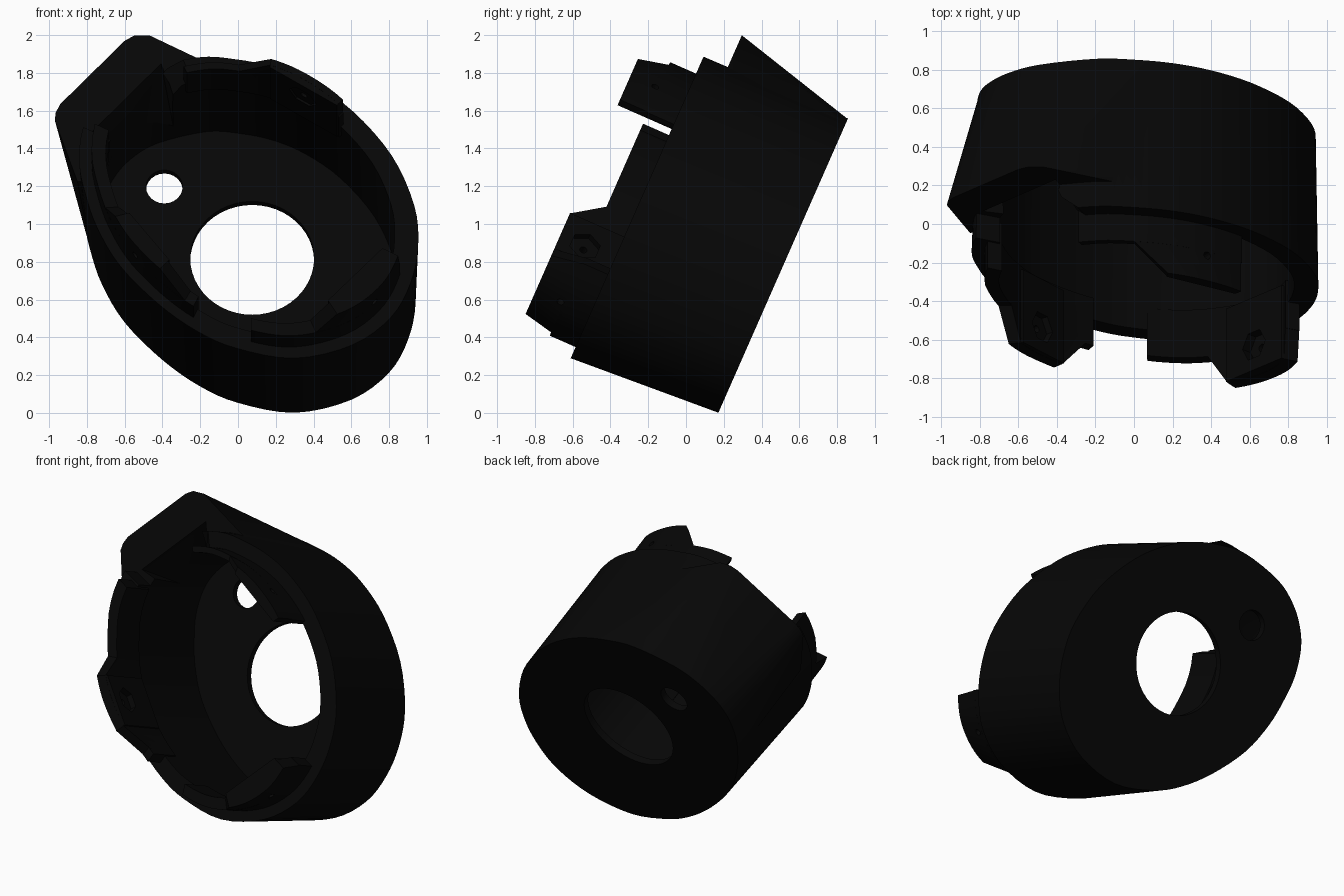
import bpy, bmesh, math
from mathutils import Vector, Matrix

if "Cube" in bpy.data.objects:
    bpy.data.objects.remove(bpy.data.objects["Cube"])

black = bpy.data.materials.new("matte_black")
black.use_nodes = True
COLOUR = (0.002, 0.002, 0.002, 1)
black.diffuse_color = COLOUR
black.node_tree.nodes["Principled BSDF"].inputs["Base Color"].default_value = COLOUR

# Local frame: x across, y up along the cup face, z along the cup axis
TILT = Matrix(((1, 0, 0, 0), (0, .403, -.915, .005), (0, .915, .403, 0), (0, 0, 0, 1)))
CENTRE = Vector((.07, .92))
SHIFT = Vector((-.008, -.03))     # the rim sits slightly lower than the floor
BACK, FLOOR, POD, RIM, TAB, TOP = -.152, -.105, .54, .68, .83, .993

# Rounded oval outline, smoothed through a few points
KEYS = [Vector(p) for p in (
    (.94, .7), (.92, .93), (.805, 1.21), (.605, 1.46), (.395, 1.62), (.2, 1.71), (0, 1.755),
    (-.2, 1.766), (-.49, 1.69), (-.65, 1.585), (-.75, 1.46), (-.8, 1.33), (-.81, 1.16),
    (-.78, 1), (-.72, .81), (-.6, .59), (-.4, .373), (-.2, .22), (0, .125), (.3, .068),
    (.6, .143), (.8, .3), (.9, .49))]


def smooth_loop(keys, steps=4):
    out, n = [], len(keys)
    for i in range(n):
        a, b, c, d = (keys[(i + k) % n] for k in (-1, 0, 1, 2))
        for s in range(steps):
            t = s / steps
            out.append(.5 * (2 * b + (c - a) * t + (2 * a - 5 * b + 4 * c - d) * t ** 2
                             + (3 * b - a - 3 * c + d) * t ** 3))
    return out


OUTLINE = smooth_loop(KEYS)


def angle(p):
    d = p - CENTRE
    return math.degrees(math.atan2(d.y, d.x)) % 360


POLAR = sorted((angle(p), (p - CENTRE).length) for p in OUTLINE)


def on_outline(deg):
    """Outline point at an angle about the centre."""
    for (a, ra), (b, rb) in zip(POLAR, POLAR[1:]):
        if a <= deg <= b:
            r = ra + (rb - ra) * (deg - a) / (b - a)
            return CENTRE + r * Vector((math.cos(math.radians(deg)), math.sin(math.radians(deg))))


def arc(a0, a1, n=20):
    return [on_outline(a0 + (a1 - a0) * i / n) for i in range(n + 1)]


def scaled(points, s, shift=Vector((0, 0))):
    return [CENTRE + (p - CENTRE) * s + shift for p in points]


def ring(span, size):
    points = arc(*span)
    return scaled(points, size, SHIFT) + scaled(points, .865, SHIFT)[::-1]


def finish(name, bm):
    bmesh.ops.recalc_face_normals(bm, faces=bm.faces)
    mesh = bpy.data.meshes.new(name)
    bm.to_mesh(mesh)
    bm.free()
    mesh.materials.append(black)
    ob = bpy.data.objects.new(name, mesh)
    bpy.context.collection.objects.link(ob)
    return ob


def at(points, z):
    return [(p[0], p[1], z) for p in points]


def loft(name, low, high, z0, z1, place=Matrix()):
    """Solid between two matching flat loops."""
    bm = bmesh.new()
    a = [bm.verts.new(p) for p in at(low, z0)]
    b = [bm.verts.new(p) for p in at(high, z1)]
    bm.faces.new(a)
    bm.faces.new(b)
    for i in range(len(a)):
        j = (i + 1) % len(a)
        bm.faces.new((a[i], a[j], b[j], b[i]))
    bm.transform(place)
    return finish(name, bm)


def prism(name, points, z0, z1, place=Matrix()):
    return loft(name, points, points, z0, z1, place)


def disc(cx, cy, r, n):
    return [(cx + r * math.cos(math.tau * i / n), cy + r * math.sin(math.tau * i / n))
            for i in range(n)]


def combine(ob, other, operation):
    mod = ob.modifiers.new(operation.lower(), 'BOOLEAN')
    mod.operation, mod.object, mod.solver = operation, other, 'EXACT'
    bpy.context.view_layer.objects.active = ob
    bpy.ops.object.modifier_apply(modifier=mod.name)
    bpy.data.objects.remove(other)


# Cup body, flaring slightly toward the rim
cup = loft("cup_body", OUTLINE, scaled(OUTLINE, 1.025, SHIFT), BACK, RIM)

# Corner pod swelling out of the upper corner
pod_face = [(-.85, 1.1), (-.97, 1.456), (-.965, 1.5), (-.94, 1.55), (-.6, 1.915),
            (-.55, 1.945), (-.47, 1.947), (-.34, 1.876), (-.1, 1.755), (-.2, 1.2)]
pod_root = scaled(arc(90, 175), .998) + [Vector((-.2, 1.2))]
bm = bmesh.new()
for p in at(pod_root, BACK + .002) + at(pod_face, POD):
    bm.verts.new(p)
hull = bmesh.ops.convex_hull(bm, input=bm.verts)
bmesh.ops.delete(bm, geom=[v for v in bm.verts if not v.link_faces], context='VERTS')
combine(cup, finish("corner_pod", bm), 'UNION')

# Hollow, pod recess with a straight lip, floor holes, and the rim opening over the pod
combine(cup, loft("hollow", scaled(OUTLINE, .89), scaled(OUTLINE, .88, SHIFT),
                  FLOOR, RIM + .05), 'DIFFERENCE')
combine(cup, loft("pod_recess", [(-.2, 1.2), (-.32, 1.57), (-.6, 1.28)],
                  [(-.2, 1.2), (-.41, 1.79), (-.79, 1.38)], FLOOR + .02, POD + .02), 'DIFFERENCE')
combine(cup, prism("main_hole", disc(.075, .942, .328, 48), -.5, .2), 'DIFFERENCE')
combine(cup, prism("small_hole", disc(-.39, 1.355, .097, 24), -.5, .2), 'DIFFERENCE')
gap_low, gap_high = arc(121, 154), arc(112, 154)
combine(cup, loft("rim_gap", scaled(gap_low, .5) + scaled(gap_low, 1.4)[::-1],
                  scaled(gap_high, .5) + scaled(gap_high, 1.4)[::-1], POD, RIM + .02),
        'DIFFERENCE')

# Curved tabs: outer size, then ring, ramp and boss angles about the centre
TABS = {
    "upper_tab": (.91, (44, 115), (44.5, 96), (44.5, 81)),
    "right_tab": (.95, (153, 245), (184, 242), (195, 226)),
    "lower_tab": (.95, (270.5, 334), (293, 334), (301.5, 332)),
}
parts = [cup]
for name, (size, span, ramp, boss) in TABS.items():
    tab = prism(name, ring(span, size), RIM - .12, TAB)
    combine(tab, loft("ramp", ring(ramp, size), ring(boss, size), TAB - .02, TOP), 'UNION')
    # Boss: curved outside, flat inside
    points = arc(*boss)
    outer = scaled(points, size - .005, SHIFT)
    inner = scaled([points[-1], points[0]], .85, SHIFT)
    combine(tab, prism("boss", outer + inner, RIM - .1, TOP - .001), 'UNION')
    # Boss frame: along the chord, along the cup axis, outward
    t = (outer[-1] - outer[0]).normalized().to_3d()
    n = Vector((t.y, -t.x, 0))
    frame = Matrix((t, (0, 0, 1), n)).transposed().to_4x4()
    frame.translation = ((outer[0] + outer[-1]) / 2).to_3d()
    # Screw hole with a hexagonal nut pocket on the inner side
    combine(tab, prism("screw", disc(0, .85, .02, 12), -.3, .3, frame), 'DIFFERENCE')
    combine(tab, prism("pocket", disc(0, .85, .085, 6), -.3, -.03, frame), 'DIFFERENCE')
    parts.append(tab)

# Stand the parts in their tilted pose and smooth the curved walls
for ob in parts:
    ob.data.transform(TILT)
    bpy.ops.object.select_all(action='DESELECT')
    ob.select_set(True)
    bpy.context.view_layer.objects.active = ob
    bpy.ops.object.shade_smooth_by_angle(angle=math.radians(25))
